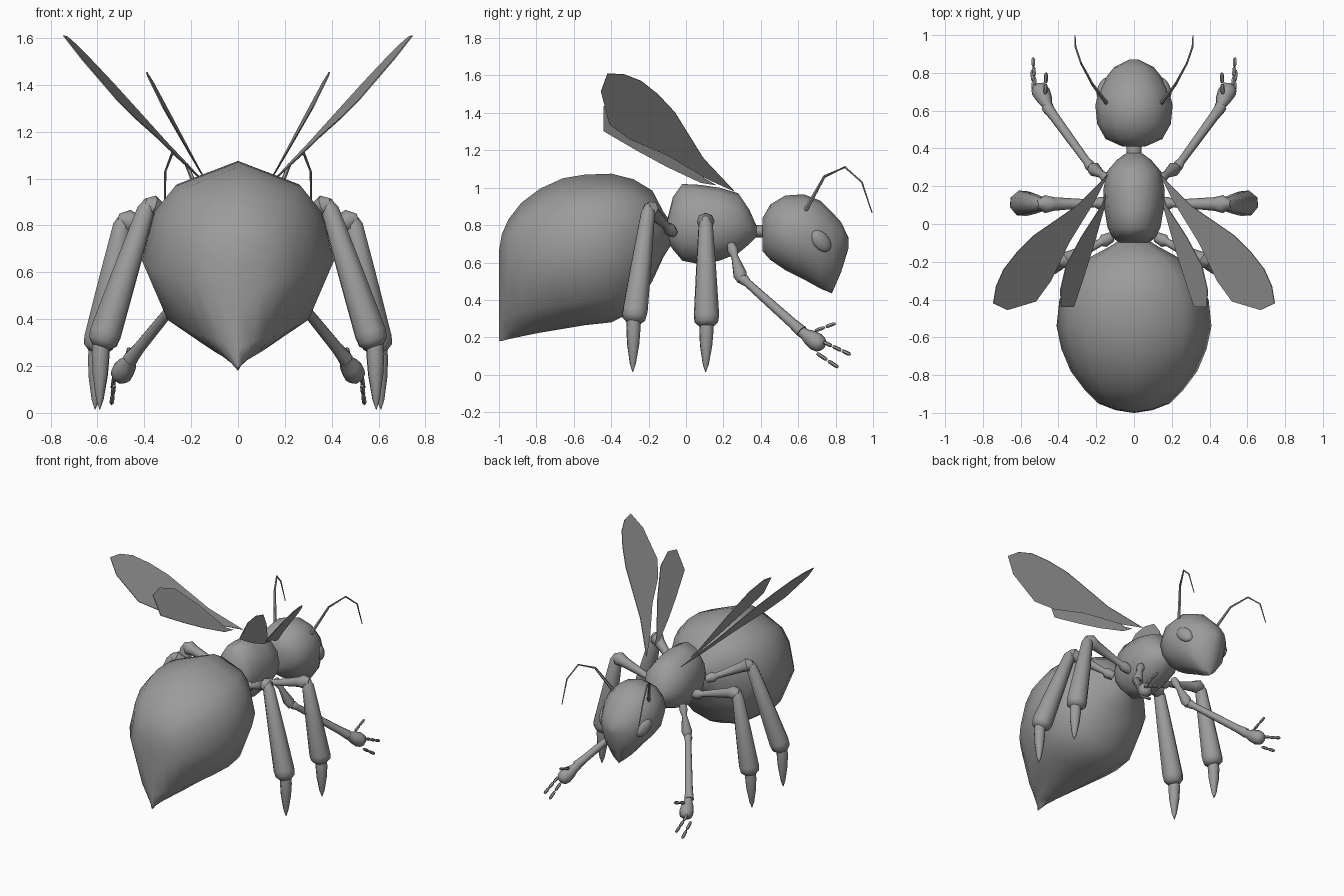
import bpy, bmesh, math
from mathutils import Vector, Matrix

if "Cube" in bpy.data.objects:
    bpy.data.objects.remove(bpy.data.objects["Cube"])

grey = bpy.data.materials.new("plain_grey")
grey.diffuse_color = (0.33, 0.33, 0.33, 1)
grey.use_nodes = True
grey.node_tree.nodes["Principled BSDF"].inputs["Base Color"].default_value = grey.diffuse_color


def finish(name, bm, mirror=False, angle=50):
    bmesh.ops.recalc_face_normals(bm, faces=bm.faces)
    me = bpy.data.meshes.new(name)
    bm.to_mesh(me)
    bm.free()
    me.materials.append(grey)
    ob = bpy.data.objects.new(name, me)
    bpy.context.collection.objects.link(ob)
    if angle:
        bpy.ops.object.select_all(action='DESELECT')
        ob.select_set(True)
        bpy.context.view_layer.objects.active = ob
        bpy.ops.object.shade_smooth_by_angle(angle=math.radians(angle))
    if mirror:
        mod = ob.modifiers.new("mirror", 'MIRROR')
        mod.use_mirror_merge = False
    return ob


def skin(bm, rings):
    """Bridge equal rings of points and cap both ends."""
    rings = [[bm.verts.new(p) for p in r] for r in rings]
    n = len(rings[0])
    for a, b in zip(rings, rings[1:]):
        for i in range(n):
            j = (i + 1) % n
            bm.faces.new((a[i], a[j], b[j], b[i]))
    bm.faces.new(rings[0])
    bm.faces.new(rings[-1])


def body(name, sections, half):
    """Sections: y, top z, bottom z, half width, height of widest point, keel sharpness.
    half: ring angles in degrees from the top to the bottom of one side."""
    angles = half + [360 - a for a in reversed(half[1:-1])]
    rings = []
    for y, top, bot, w, mid, keel in sections:
        ring = []
        for deg in angles:
            s, c = math.sin(math.radians(deg)), math.cos(math.radians(deg))
            if c >= -1e-6:
                ring.append((w * s, y, mid + (top - mid) * c))
            else:
                ring.append((math.copysign(abs(s) ** keel, s) * w, y, mid + (mid - bot) * c))
        rings.append(ring)
    bm = bmesh.new()
    skin(bm, rings)
    return finish(name, bm, angle=60)


def tube(bm, pts, n=8):
    """Tapered limb; each point is x, y, z, radius."""
    P = [Vector(p[:3]) for p in pts]
    rings = []
    for i, p in enumerate(P):
        d = (P[min(i + 1, len(P) - 1)] - P[max(i - 1, 0)]).normalized()
        u = d.cross(Vector((0.3, 1, 0.1))).normalized()
        v = d.cross(u)
        rings.append([p + pts[i][3] * (u * math.cos(t) + v * math.sin(t))
                      for t in (2 * math.pi * k / n for k in range(n))])
    skin(bm, rings)


def limb(name, *paths, n=8):
    bm = bmesh.new()
    for p in paths:
        tube(bm, p, n)
    return finish(name, bm, True)


def along(a, b, profile):
    """Straight path from a to b with (fraction, radius) pairs."""
    a, b = Vector(a), Vector(b)
    return [(*a.lerp(b, t), r) for t, r in profile]


# Main body masses
body("abdomen", [
    (-1.0, .66, .18, .004, .46, 1), (-.985, .75, .18, .10, .53, 1.8),
    (-.95, .83, .19, .19, .57, 1.8), (-.88, .92, .205, .26, .59, 1.6),
    (-.78, .995, .225, .335, .61, 1.4), (-.66, 1.05, .245, .385, .635, 1.25),
    (-.54, 1.07, .265, .41, .65, 1.1), (-.40, 1.075, .28, .395, .67, 1.05),
    (-.28, 1.045, .34, .335, .70, 1.05), (-.18, .985, .50, .24, .745, 1),
    (-.12, .87, .63, .13, .75, 1), (-.07, .80, .71, .05, .755, 1)],
    [0, 41, 60, 90, 131, 155, 180])
ROUND = [0, 30, 60, 90, 120, 150, 180]
body("thorax", [
    (-.10, .83, .71, .08, .77, 1), (-.07, .95, .67, .115, .79, 1),
    (-.02, 1.02, .61, .14, .80, 1), (.08, 1.015, .59, .157, .80, 1),
    (.18, 1.0, .61, .163, .80, 1), (.28, .97, .65, .142, .80, 1),
    (.34, .88, .70, .09, .78, 1), (.38, .79, .74, .035, .765, 1)], ROUND)
body("neck", [(.35, .80, .735, .04, .768, 1), (.43, .80, .735, .04, .768, 1)],
     [0, 45, 90, 135, 180])
body("head", [
    (.41, .84, .66, .06, .76, 1), (.45, .91, .615, .15, .76, 1),
    (.53, .958, .56, .195, .755, 1.1), (.63, .965, .51, .205, .75, 1.2),
    (.72, .93, .46, .18, .73, 1.4), (.78, .87, .435, .145, .71, 1.7),
    (.83, .815, .55, .105, .71, 1.4), (.87, .73, .68, .025, .705, 1)], ROUND)

# Eyes, lying along the sides of the head
bm = bmesh.new()
bmesh.ops.create_uvsphere(
    bm, u_segments=16, v_segments=10, radius=1,
    matrix=Matrix.Translation((.163, .722, .715))
    @ Matrix.Rotation(math.radians(25), 4, 'Z')
    @ Matrix.Rotation(math.radians(-45), 4, 'X')
    @ Matrix.Diagonal((.028, .07, .045, 1)))
finish("eye", bm, True)

# Antennae
limb("antenna", [(.145, .64, .88, .012), (.22, .74, 1.06, .008), (.28, .85, 1.11, .006),
                 (.31, .94, 1.03, .005), (.312, .995, .865, .003)], n=6)


# Wings: flat outlines seen from above, raised onto a plane sloping in x and y
def wing(name, outline, tip, sx, sy):
    bm = bmesh.new()
    bm.faces.new([bm.verts.new((x, y, tip[2] + (x - tip[0]) * sx + (y - tip[1]) * sy))
                  for x, y in outline])
    ob = finish(name, bm, True, angle=0)
    mod = ob.modifiers.new("thickness", 'SOLIDIFY')
    mod.thickness, mod.offset = .005, 0


wing("fore_wing", [(.14, .26), (.165, .235), (.305, .095), (.53, -.06), (.62, -.15),
                   (.69, -.24), (.73, -.33), (.745, -.42), (.67, -.455), (.52, -.41),
                   (.44, -.30), (.345, -.10), (.21, .12)], (.745, -.42, 1.61), 1.21, .15)
wing("hind_wing", [(.15, .16), (.17, .10), (.28, -.07), (.36, -.22), (.39, -.35), (.385, -.44),
                   (.32, -.44), (.26, -.26), (.21, -.10), (.16, .08)],
     (.39, -.35, 1.455), 2.05, .10)

# Middle and hind legs: hip, thigh, heavy shin and pointed foot
SHIN = [(-.02, .022), (.04, .04), (.45, .056), (.9, .071), (.96, .066), (1, .04)]
FOOT = [(0, .036), (.2, .04), (.5, .034), (.85, .017), (1, .002)]
for name, hip, knee, ankle, toe in (
        ("middle", (.13, .11, .72), (.49, .105, .825), (.60, .11, .26), (.61, .105, .015)),
        ("hind", (.12, -.07, .76), (.385, -.20, .89), (.585, -.28, .28), (.59, -.285, .015))):
    limb(name + "_thigh", along(hip, knee, [(0, .028), (.15, .035), (.22, .02),
                                            (.82, .036), (.95, .048), (1.06, .02)]))
    limb(name + "_shin", along(knee, ankle, SHIN))
    limb(name + "_foot", along(Vector(ankle) + Vector((0, 0, .03)), toe, FOOT))

# Front legs reaching forward
limb("front_thigh", along((.14, .24, .70), (.225, .30, .50),
                          [(0, .02), (.15, .03), (.35, .019), (.82, .038), (1, .025)]))
limb("front_shin", along((.22, .29, .525), (.46, .62, .23),
                         [(0, .015), (.06, .03), (.12, .022), (.85, .027), (1, .033)]))
limb("front_hand", along((.45, .61, .235), (.51, .735, .15),
                         [(0, .028), (.2, .03), (.4, .042), (.7, .05), (.9, .042), (1, .02)]))

# Fingers, each made of separate joints
JOINT = [(0, .007), (.2, .0105), (.8, .0105), (1, .006)]
fingers = []
for a, b, joints in (((.47, .69, .235), (.465, .805, .277), 2),
                     ((.525, .735, .175), (.535, .885, .105), 3),
                     ((.53, .70, .115), (.54, .82, .035), 2)):
    a, b = Vector(a), Vector(b)
    for k in range(joints):
        fingers.append(along(a.lerp(b, k / joints), a.lerp(b, (k + .9) / joints), JOINT))
limb("fingers", *fingers, n=6)
